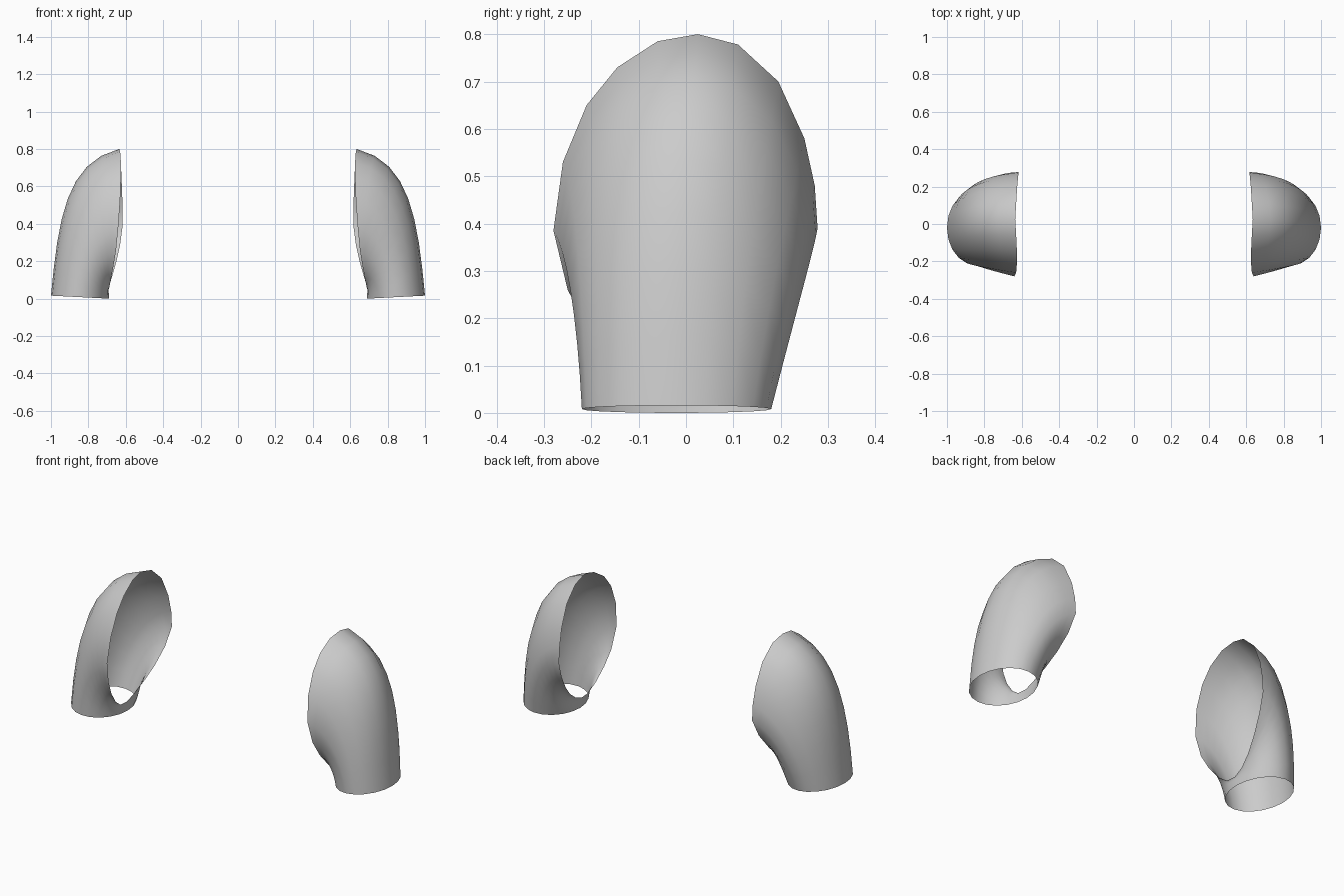
import bpy, bmesh, math
from mathutils import Vector

if "Cube" in bpy.data.objects:
    bpy.data.objects.remove(bpy.data.objects["Cube"])

# armhole edge (x, y, z), from the shoulder top round the front, underarm and back
ARMHOLE = [
    (.635, .025, .80), (.630, -.06, .785), (.626, -.145, .73), (.626, -.21, .65), (.63, -.26, .53),
    (.64, -.28, .385), (.652, -.25, .26), (.666, -.205, .175), (.68, -.145, .10), (.688, -.09, .06),
    (.689, -.03, .055), (.685, .03, .08), (.67, .10, .13), (.65, .17, .20), (.63, .235, .29),
    (.617, .278, .39), (.617, .272, .48), (.62, .25, .58), (.625, .195, .70), (.63, .11, .778)]
N = len(ARMHOLE)
STEPS = 8


def cuff_point(i):
    # wrist opening: a slightly tilted ellipse
    a = 2 * math.pi * i / N
    return Vector((.845 + .155 * math.cos(a), -.02 - .2 * math.sin(a), .008 + .008 * math.cos(a)))


def sleeve_curve(i, t):
    # rises from the cuff and bends inward to meet the armhole
    a = 2 * math.pi * i / N
    outer = .5 + .5 * math.cos(a)
    back = max(0, -math.sin(a))
    p0, p3 = cuff_point(i), Vector(ARMHOLE[i])
    d = (p3 - p0).length
    p1 = p0 + d * Vector((-.045, 0, .47))
    p2 = p3 + d * Vector((.15 + .18 * outer, 0, -.08))
    p1.y += .055 * back - .01 * max(0, math.sin(a))
    p2.y *= .91 + .07 * back
    s = 1 - t
    return p0 * s**3 + p1 * 3 * s * s * t + p2 * 3 * s * t * t + p3 * t**3


def make_sleeve(name, side):
    bm = bmesh.new()
    rings = []
    for k in range(STEPS + 1):
        ring = []
        for i in range(N):
            p = sleeve_curve(i, k / STEPS)
            ring.append(bm.verts.new((side * p.x, p.y, p.z)))
        rings.append(ring)
    for a, b in zip(rings, rings[1:]):
        for i in range(N):
            j = (i + 1) % N
            quad = (a[i], b[i], b[j], a[j])
            bm.faces.new(quad if side > 0 else quad[::-1])
    mesh = bpy.data.meshes.new(name)
    bm.to_mesh(mesh)
    bm.free()
    ob = bpy.data.objects.new(name, mesh)
    bpy.context.collection.objects.link(ob)
    bpy.ops.object.select_all(action='DESELECT')
    ob.select_set(True)
    bpy.context.view_layer.objects.active = ob
    bpy.ops.object.shade_smooth_by_angle(angle=math.radians(35))


# pair of open sleeves
make_sleeve("right_sleeve", 1)
make_sleeve("left_sleeve", -1)
